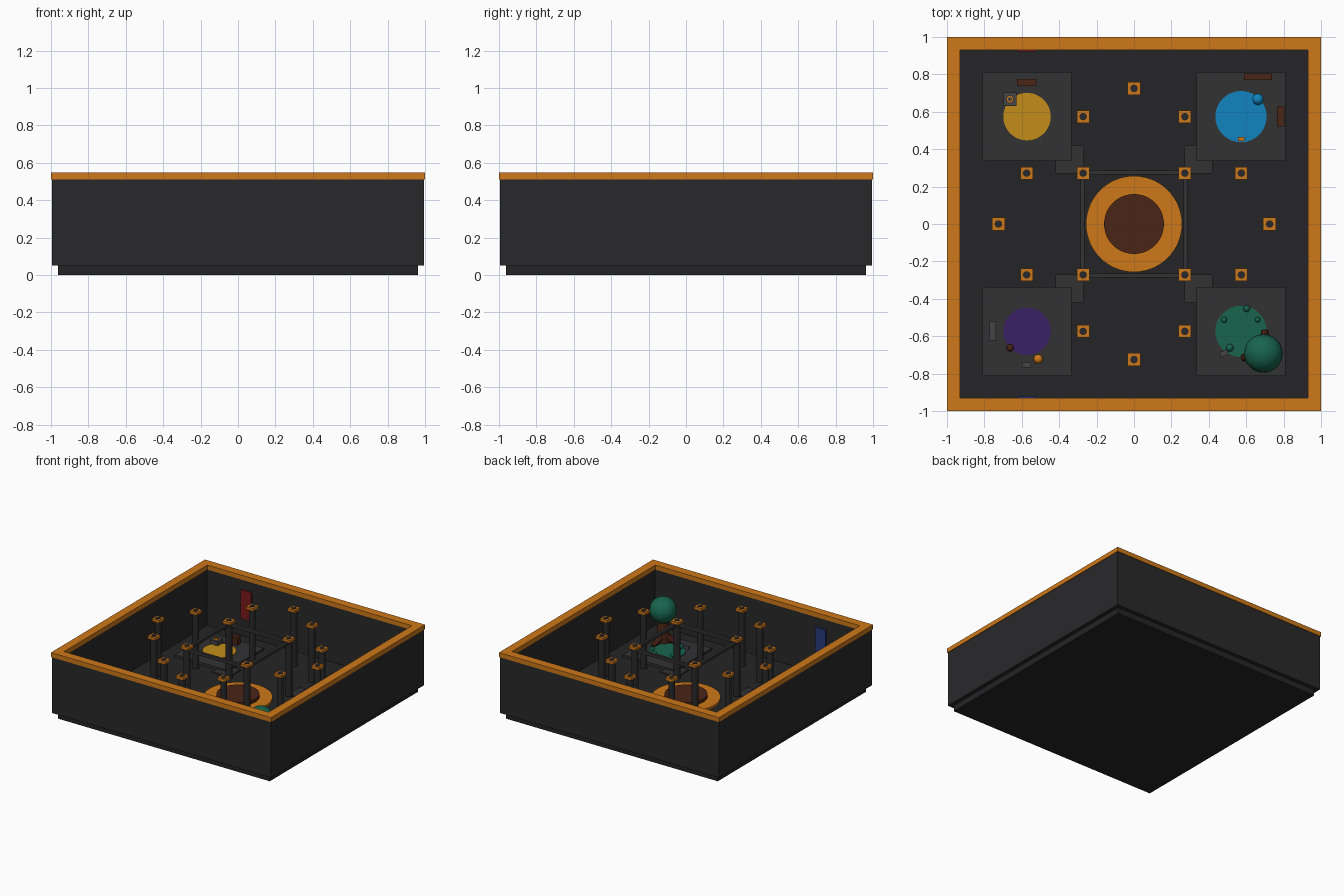
import bpy, math
from mathutils import Vector

if "Cube" in bpy.data.objects:
    bpy.data.objects.remove(bpy.data.objects["Cube"])

COLS = {
    "dark": (0.022, 0.022, 0.024), "floor": (0.018, 0.018, 0.02), "stone": (0.032, 0.032, 0.034),
    "grey": (0.06, 0.06, 0.065), "orange": (0.62, 0.19, 0.01), "brown": (0.07, 0.018, 0.008),
    "yellow": (0.55, 0.27, 0.01), "blue": (0.006, 0.23, 0.52), "purple": (0.042, 0.014, 0.13),
    "green": (0.009, 0.13, 0.075), "red": (0.2, 0.01, 0.012), "navy": (0.02, 0.04, 0.2),
}
MATS = {}
for n, c in COLS.items():
    MATS[n] = bpy.data.materials.new(n)
    MATS[n].diffuse_color = (*c, 1)


def finish(name, col):
    o = bpy.context.object
    o.name = name
    o.data.materials.append(MATS[col])
    return o


def box(name, x, y, z0, z1, sx, sy, col, rot=0):
    bpy.ops.mesh.primitive_cube_add(size=1, location=(x, y, (z0 + z1) / 2), rotation=(0, 0, rot))
    bpy.context.object.scale = (sx, sy, z1 - z0)
    return finish(name, col)


def disc(name, x, y, z0, z1, r, col, n=48, r2=None):
    bpy.ops.mesh.primitive_cone_add(vertices=n, radius1=r, radius2=r if r2 is None else r2,
                                    depth=z1 - z0, location=(x, y, (z0 + z1) / 2))
    bpy.ops.object.shade_smooth_by_angle(angle=math.radians(35))
    return finish(name, col)


def ball(name, x, y, z, r, col):
    bpy.ops.mesh.primitive_uv_sphere_add(segments=24, ring_count=12, radius=r, location=(x, y, z))
    bpy.ops.object.shade_smooth()
    return finish(name, col)


def rod(name, a, b, r1, r2, col):
    a, b = Vector(a), Vector(b)
    d = b - a
    bpy.ops.mesh.primitive_cone_add(vertices=10, radius1=r1, radius2=r2, depth=d.length, location=(a + b) / 2,
                                    rotation=d.to_track_quat('Z', 'Y').to_euler())
    return finish(name, col)


def frame(name, outer, inner, z0, z1, col):
    # square ring swept from two loops at each height
    v = [(sx * r, sy * r, z) for z in (z0, z1) for r in (outer, inner)
         for sx, sy in ((-1, -1), (1, -1), (1, 1), (-1, 1))]
    f = []
    for i in range(4):
        j = (i + 1) % 4
        f += [(i, j, 8 + j, 8 + i), (4 + j, 4 + i, 12 + i, 12 + j),
              (8 + i, 8 + j, 12 + j, 12 + i), (j, i, 4 + i, 4 + j)]
    me = bpy.data.meshes.new(name)
    me.from_pydata(v, [], f)
    o = bpy.data.objects.new(name, me)
    bpy.context.collection.objects.link(o)
    me.materials.append(MATS[col])


# shell: base, walls, trim
box("base_floor", 0, 0, 0, 0.05, 1.926, 1.926, "floor")
frame("outer_wall", 0.995, 0.935, 0.05, 0.51, "dark")
frame("wall_trim", 1.0, 0.93, 0.51, 0.547, "orange")

# central dais
disc("dais_ring", 0, 0, 0.05, 0.07, 0.257, "orange", 64)
disc("dais_core", 0, 0, 0.05, 0.095, 0.16, "brown", 64)

# pillars with caps
spots = [(0, .725), (0, -.725), (.725, 0), (-.725, 0)]
for sx in (-1, 1):
    for sy in (-1, 1):
        spots += [(sx * .272, sy * .272), (sx * .272, sy * .574), (sx * .574, sy * .272)]
for x, y in spots:
    disc("pillar", x, y, 0.05, 0.505, 0.026, "dark", 16)
    box("pillar_cap", x, y, 0.5, 0.522, 0.068, 0.068, "orange")
    disc("pillar_finial", x, y, 0.52, 0.526, 0.02, "dark", 16)

# beams joining the inner pillars
for s in (-1, 1):
    box("beam_x", 0, s * .275, 0.477, 0.502, 0.55, 0.022, "stone")
    box("beam_y", s * .275, 0, 0.477, 0.502, 0.022, 0.55, "stone")

# corner platforms with coloured discs
for sx, sy, col, r in ((-1, 1, "yellow", .127), (1, 1, "blue", .137),
                       (-1, -1, "purple", .127), (1, -1, "green", .137)):
    box("platform", sx * .572, sy * .574, 0.05, 0.07, 0.477, 0.477, "stone")
    box("platform_step", sx * .345, sy * .345, 0.05, 0.06, 0.15, 0.15, "stone")
    disc("zone_disc", sx * .572, sy * .574, 0.065, 0.077, r, col)

# yellow corner props
box("bench", -.573, .757, 0.07, 0.13, 0.105, 0.038, "brown")
box("pedestal", -.663, .667, 0.07, 0.11, 0.07, 0.07, "grey")
disc("pedestal_bowl", -.663, .667, 0.11, 0.125, 0.02, "orange", 20)
disc("bowl_core", -.663, .667, 0.12, 0.13, 0.011, "grey", 16)

# blue corner props
ball("globe", .663, .667, 0.105, 0.03, "blue")
box("shelf_back", .663, .787, 0.07, 0.18, 0.15, 0.034, "brown")
box("shelf_side", .785, .575, 0.07, 0.18, 0.04, 0.105, "brown")
box("small_box", .573, .455, 0.07, 0.095, 0.036, 0.02, "orange")

# purple corner props
box("rack", -.755, -.572, 0.07, 0.15, 0.036, 0.1, "grey")
box("grey_block", -.573, -.752, 0.07, 0.11, 0.045, 0.028, "grey")
ball("orange_ball", -.512, -.722, 0.095, 0.025, "orange")
ball("brown_ball", -.663, -.662, 0.092, 0.019, "brown")

# green corner: tree, shrubs, stone
disc("tree_trunk", .692, -.692, 0.07, 0.27, 0.055, "brown", 16, 0.038)
ball("tree_crown", .692, -.692, 0.335, 0.103, "green")
rod("tree_root", (.692, -.692, 0.13), (.58, -.715, 0.08), 0.035, 0.018, "brown")
rod("tree_root", (.692, -.692, 0.13), (.70, -.57, 0.08), 0.035, 0.018, "brown")
for x, y, r in ((.482, -.512, .016), (.602, -.452, .018), (.662, -.512, .014), (.512, -.662, .02)):
    ball("shrub", x, y, 0.077 + r * .8, r, "green")
box("stone_chip", .482, -.692, 0.07, 0.095, 0.045, 0.028, "grey", 0.3)

# wall banners
box("banner_red", -.575, .928, 0.195, 0.43, 0.095, 0.014, "red")
box("banner_blue", -.575, -.928, 0.195, 0.43, 0.095, 0.014, "navy")

for m in bpy.data.materials:
    if m.users and not m.is_grease_pencil:
        m.use_nodes = True
        m.node_tree.nodes["Principled BSDF"].inputs["Base Color"].default_value = m.diffuse_color
